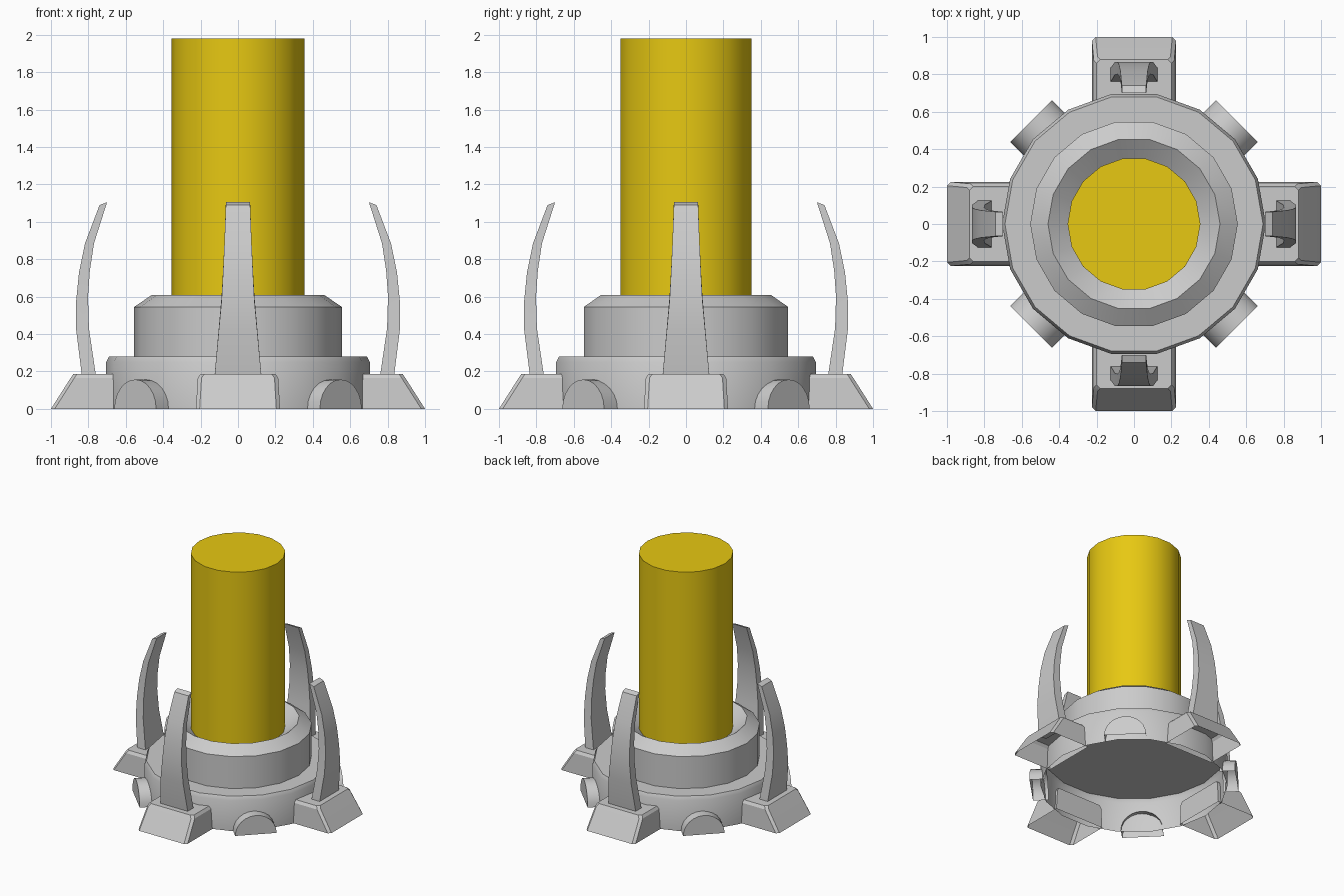
import bpy, bmesh
from math import pi, sin, cos, radians
from mathutils import Matrix, Vector

cube = bpy.data.objects.get("Cube")
if cube:
    bpy.data.objects.remove(cube, do_unlink=True)


def material(name, rgb):
    mat = bpy.data.materials.new(name)
    mat.use_nodes = True
    mat.diffuse_color = (*rgb, 1)
    mat.node_tree.nodes["Principled BSDF"].inputs["Base Color"].default_value = (*rgb, 1)
    return mat


GREY = material("stone grey", (0.6, 0.6, 0.6))
YELLOW = material("golden yellow", (0.8, 0.58, 0.006))


def loft(name, rings, mat, cap_start=False, cap_end=False, turn=0):
    """Skin a list of equal-length closed rings, then turn the part about z."""
    bm = bmesh.new()
    loops = [[bm.verts.new(p) for p in ring] for ring in rings]
    n = len(loops[0])
    for a, b in zip(loops, loops[1:]):
        for i in range(n):
            j = (i + 1) % n
            bm.faces.new((a[i], a[j], b[j], b[i]))
    if cap_start:
        bm.faces.new(loops[0][::-1])
    if cap_end:
        bm.faces.new(loops[-1])
    bmesh.ops.recalc_face_normals(bm, faces=bm.faces)
    bmesh.ops.transform(bm, matrix=Matrix.Rotation(turn, 4, 'Z'), verts=bm.verts)
    mesh = bpy.data.meshes.new(name)
    bm.to_mesh(mesh)
    bm.free()
    mesh.materials.append(mat)
    obj = bpy.data.objects.new(name, mesh)
    bpy.context.collection.objects.link(obj)
    bpy.ops.object.select_all(action='DESELECT')
    obj.select_set(True)
    bpy.context.view_layer.objects.active = obj
    bpy.ops.object.shade_smooth_by_angle(angle=radians(30))
    return obj


def circles(profile, sides=18):
    steps = [2 * pi * i / sides for i in range(sides)]
    return [[(r * cos(a), r * sin(a), z) for a in steps] for r, z in profile]


# Round body: hollow base, collar with a funnel rim, tall column
loft("base", circles([(0.705, 0), (0.705, 0.25), (0.69, 0.28)]), GREY, cap_end=True)
loft("collar", circles([(0.555, 0.28), (0.555, 0.545), (0.46, 0.61), (0.35, 0.53)]), GREY)
loft("column", circles([(0.355, 0.285), (0.355, 1.98)]), YELLOW, cap_end=True)


def foot_ring(outer, half, z, inner=0.64, cut=0.02):
    return [(inner, -half, z), (outer - cut, -half, z), (outer, cut - half, z),
            (outer, half - cut, z), (outer - cut, half, z), (inner, half, z)]


def claw_ring(outer, inner, half):
    (xo, zo), (xi, zi) = outer, inner
    return [(xo, -half, zo), (xo, half, zo), (xi, half, zi), (xi, -half, zi)]


foot = [foot_ring(1.0, 0.225, 0), foot_ring(0.895, 0.215, 0.165), foot_ring(0.88, 0.2, 0.187)]

# Claw sections from root to tip: outer point, inner point, half width
claw = [claw_ring(*s) for s in (
    ((0.835, 0.18), (0.76, 0.18), 0.125),
    ((0.865, 0.42), (0.797, 0.43), 0.103),
    ((0.865, 0.58), (0.802, 0.6), 0.088),
    ((0.85, 0.73), (0.792, 0.74), 0.08),
    ((0.818, 0.885), (0.77, 0.885), 0.073),
    ((0.74, 1.09), (0.7, 1.105), 0.065))]

# Half-round lug, open underneath
arch = [pi * i / 12 for i in range(13)]
lug = [[(x, 0.158 * cos(a), 0.157 * sin(a)) for a in arch] for x in (0.66, 0.777)]

# Four feet with claws, and four lugs between them
for i, side in enumerate(("left", "back", "right", "front")):
    turn = i * pi / 2
    loft(side + "_foot", foot, GREY, cap_end=True, turn=turn)
    loft(side + "_claw", claw, GREY, cap_start=True, cap_end=True, turn=turn)
    part = loft(side + "_lug", lug, GREY, cap_end=True, turn=turn + pi / 4)
    # Remove the flat underside so the lug stays hollow
    bm = bmesh.new()
    bm.from_mesh(part.data)
    floor = [f for f in bm.faces if all(v.co.z < 0.001 for v in f.verts)]
    bmesh.ops.delete(bm, geom=floor, context='FACES_ONLY')
    bm.to_mesh(part.data)
    bm.free()
